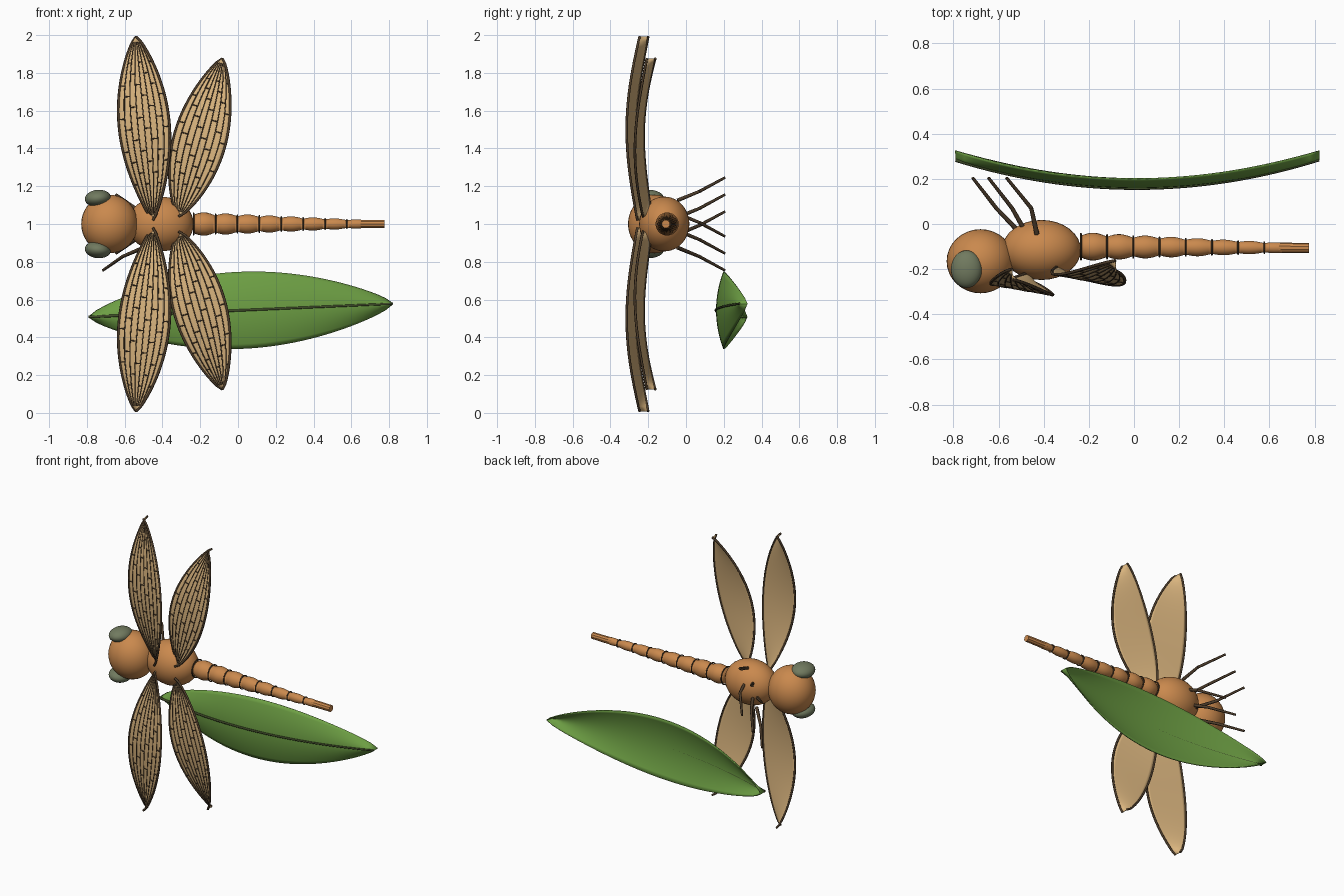
import bpy, bmesh, math
from mathutils import Vector

if "Cube" in bpy.data.objects:
    bpy.data.objects.remove(bpy.data.objects["Cube"])


def material(name, r, g, b):
    m = bpy.data.materials.new(name)
    m.use_nodes = True
    m.diffuse_color = (r, g, b, 1)
    m.node_tree.nodes["Principled BSDF"].inputs["Base Color"].default_value = (r, g, b, 1)
    return m


BODY = material("orange brown", 0.59, 0.25, 0.075)
WING = material("wing tan", 0.70, 0.46, 0.21)
DARK = material("dark brown", 0.075, 0.046, 0.024)
EYE = material("grey green", 0.165, 0.195, 0.115)
LEAF = material("leaf green", 0.155, 0.35, 0.058)
RIB = material("dark green", 0.05, 0.07, 0.022)


def add_mesh(name, bm, mat, smooth=True):
    bmesh.ops.recalc_face_normals(bm, faces=bm.faces)
    me = bpy.data.meshes.new(name)
    for f in bm.faces:
        f.smooth = smooth
    bm.to_mesh(me)
    bm.free()
    me.materials.append(mat)
    ob = bpy.data.objects.new(name, me)
    bpy.context.collection.objects.link(ob)
    return ob


def ellipsoid(name, centre, radii, mat, turn=0):
    bm = bmesh.new()
    bmesh.ops.create_uvsphere(bm, u_segments=32, v_segments=20, radius=1)
    ob = add_mesh(name, bm, mat)
    ob.location, ob.scale = centre, radii
    ob.rotation_euler.y = turn


def tubes(name, paths, mat):
    """Each path is (points, radius at the start, radius at the end)."""
    cu = bpy.data.curves.new(name, "CURVE")
    cu.dimensions = "3D"
    cu.bevel_depth = 1
    cu.bevel_resolution = 1
    cu.use_fill_caps = True
    for pts, r0, r1 in paths:
        sp = cu.splines.new("POLY")
        sp.points.add(len(pts) - 1)
        for i, (p, q) in enumerate(zip(sp.points, pts)):
            p.co = (*q, 1)
            p.radius = r0 + (r1 - r0) * i / (len(pts) - 1)
    cu.materials.append(mat)
    bpy.context.collection.objects.link(bpy.data.objects.new(name, cu))


def circle(x, y, r, sides):
    """Points round the body axis."""
    angles = [math.tau * k / sides for k in range(sides)]
    return [(x, y + r * math.cos(a), 1 + r * math.sin(a)) for a in angles]


def lathe_x(name, profile, mat, sides=24, smooth=True):
    """Spin (x, y centre, radius) stations round the body axis."""
    bm = bmesh.new()
    rings = [[bm.verts.new(p) for p in circle(*station, sides)] for station in profile]
    for a, b in zip(rings, rings[1:]):
        for k in range(sides):
            n = (k + 1) % sides
            bm.faces.new((a[k], a[n], b[n], b[k]))
    bm.faces.new(rings[0])
    bm.faces.new(rings[-1])
    add_mesh(name, bm, mat, smooth)


def blade(root, tip, half, skew, depth, camber, flip=1):
    """Return a surface function of length s (0..1) and width t (-1..1)."""
    a, b = Vector((root[0], 0, root[1])), Vector((tip[0], 0, tip[1]))
    d = (b - a).normalized()
    side = Vector((d.z, 0, -d.x))

    def point(s, t, lift=0.0):
        w = half * max(0.0, math.sin(math.pi * s ** skew)) ** 0.75
        p = a.lerp(b, s) + side * w * t
        p.y = depth(s) + camber(t) - lift
        if flip < 0:
            p.z = 2 - p.z
        return p
    return point


def blade_mesh(name, point, mat, thick, ns=36, nt=12):
    bm = bmesh.new()
    grid = [[bm.verts.new(point(i / ns, 2 * j / nt - 1)) for j in range(nt + 1)]
            for i in range(ns + 1)]
    for i in range(ns):
        for j in range(nt):
            bm.faces.new((grid[i][j], grid[i + 1][j], grid[i + 1][j + 1], grid[i][j + 1]))
    ob = add_mesh(name, bm, mat)
    mod = ob.modifiers.new("thickness", "SOLIDIFY")
    mod.thickness, mod.offset = thick, 0


def along(point, t, lift, s0=0.0, s1=1.0, n=36):
    return [point(s0 + (s1 - s0) * i / n, t, lift) for i in range(n + 1)]


# Head, eyes and thorax
ellipsoid("head", (-0.68, -0.165, 1), (0.15, 0.142, 0.155), BODY)
ellipsoid("thorax", (-0.41, -0.115, 1), (0.175, 0.133, 0.145), BODY)
for side, label in ((1, "upper"), (-1, "lower")):
    ellipsoid(label + "_eye", (-0.742, -0.2, 1 + side * 0.136), (0.069, 0.083, 0.045),
              EYE, -side * 0.1)

# Abdomen: swelling segments with a thin dark ring at every joint
START, STEP, COUNT = -0.235, 0.116, 8


def axis_y(x):
    return -0.1 - 0.006 * (x + 0.235)


def girth(x):
    return 0.064 - 0.043 * (x + 0.235) / 0.93


profile = []
for k in range(COUNT):
    for j in range(9):
        x = START + STEP * (k + j / 8)
        profile.append((x, axis_y(x), girth(x) * (0.76 + 0.24 * math.sin(math.pi * j / 8))))
lathe_x("abdomen", profile, BODY)
hoops = []
for k in range(COUNT):
    x = START + STEP * k
    hoop = circle(x, axis_y(x), girth(x) * 0.9, 24)
    hoops.append((hoop + hoop[:1], 0.004, 0.004))
tubes("joint_rings", hoops, DARK)
lathe_x("tail_tip", [(0.62, -0.105, 0.024), (0.66, -0.105, 0.023), (0.775, -0.107, 0.022)],
        BODY, 10, False)

# Wings: two pairs, mirrored above and below the body
wing_shapes = {
    "front_wing": ((-0.45, 1.02), (-0.54, 1.992), 0.134, 1.07,
                   lambda s: -0.235 + 0.012 * s - 0.062 * math.sin(math.pi * s)),
    "hind_wing": ((-0.315, 1.04), (-0.082, 1.876), 0.138, 0.95,
                  lambda s: -0.205 + 0.02 * s - 0.052 * math.sin(math.pi * s)),
}
VEINS = [-0.75 + 0.25 * k for k in range(7)]
for name, (root, tip, half, skew, depth) in wing_shapes.items():
    for flip, label in ((1, "upper_"), (-1, "lower_")):
        point = blade(root, tip, half, skew, depth, lambda t: -0.023 * t, flip)
        blade_mesh(label + name, point, WING, 0.004)
        # Border and lengthwise veins
        paths = [(along(point, t, 0), 0.007, 0.007) for t in (-1, 1)]
        paths += [(along(point, t, 0.002, 0.03, 0.97), 0.003, 0.003) for t in VEINS]
        # Sparse staggered cross veins
        columns = [-1] + VEINS + [1]
        for c, (t0, t1) in enumerate(zip(columns, columns[1:])):
            for k in range(4):
                s = 0.2 + 0.18 * k + 0.06 * (c * 2 % 3)
                paths.append(([point(s, t0, 0.002), point(s, t1, 0.002)], 0.0035, 0.0035))
        tubes(label + name + "_veins", paths, DARK)

# Legs: three splayed pairs, each pair centred at its own height
legs = {
    "front_leg": (0.91, -0.50, -0.61, -0.715),
    "middle_leg": (1.0, -0.475, -0.54, -0.645),
    "hind_leg": (1.09, -0.43, -0.455, -0.565),
}
for name, (mid, hip_x, knee_x, foot_x) in legs.items():
    for side, label in ((1, "upper_"), (-1, "lower_")):
        hip = (hip_x, -0.045, mid + side * 0.035)
        knee = (knee_x, 0.07, mid + side * 0.082)
        foot = (foot_x, 0.205, mid + side * 0.155)
        tubes(label + name, [([hip, knee], 0.011, 0.009), ([knee, foot], 0.009, 0.007)], DARK)

# Leaf with its midrib, bowed away at both ends
leaf = blade((-0.79, 0.508), (0.82, 0.578), 0.203, 1.0,
             lambda s: 0.162 + 0.125 * (2 * s - 1) ** 2, lambda t: 0.038 * t * t)
blade_mesh("leaf", leaf, LEAF, 0.006, 40, 16)
tubes("leaf_midrib", [(along(leaf, 0, 0.004), 0.008, 0.006)], RIB)
